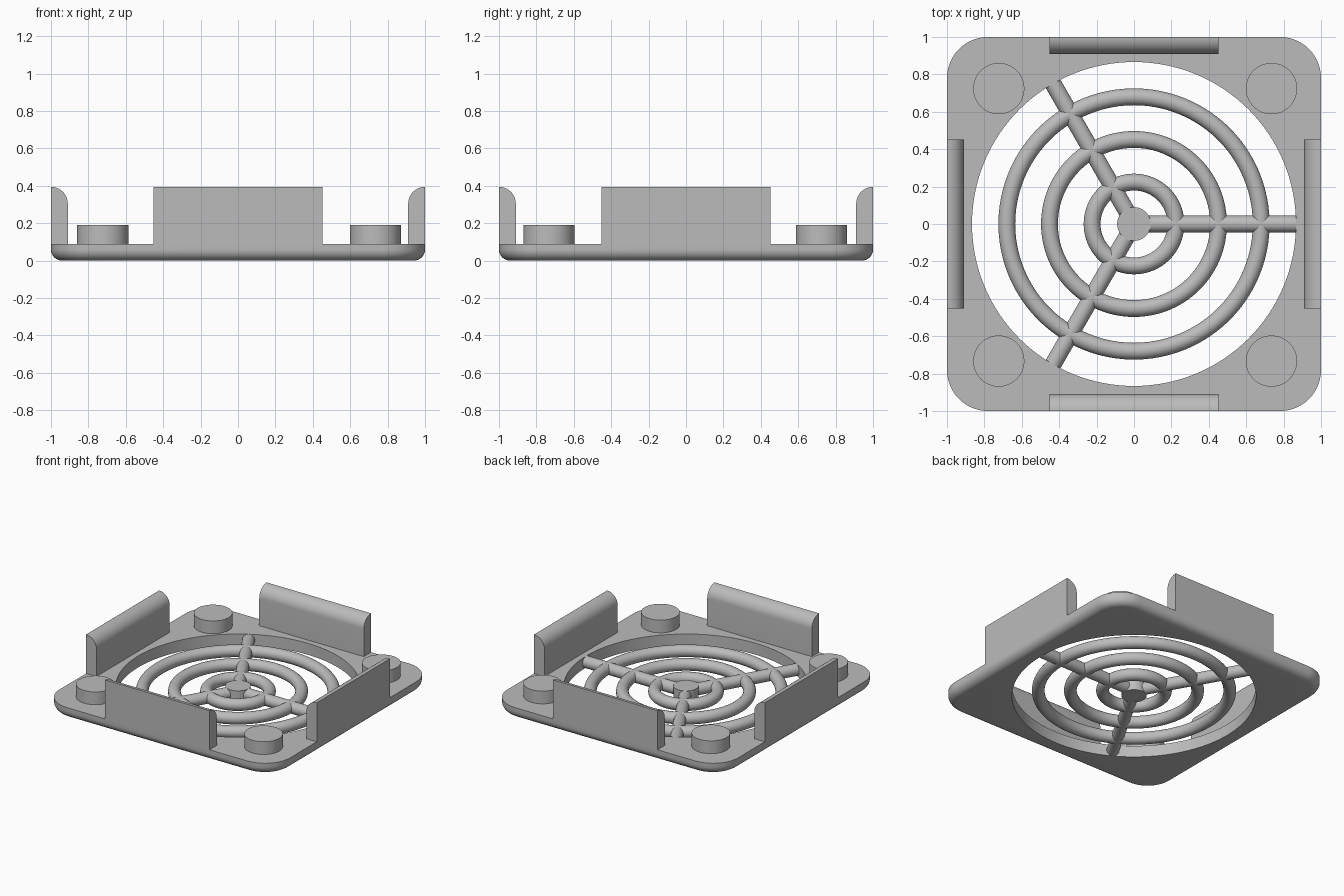
import bpy, bmesh, math
from mathutils import Matrix

cube = bpy.data.objects.get("Cube")
if cube:
    bpy.data.objects.remove(cube, do_unlink=True)

THICK = 0.09      # plate thickness
TUBE = 0.045      # radius of rings and spokes
HOLE = 0.866      # radius of the opening

grey = bpy.data.materials.new("plain grey")
grey.use_nodes = True
grey.diffuse_color = (0.5, 0.5, 0.5, 1)
grey.node_tree.nodes["Principled BSDF"].inputs["Base Color"].default_value = (0.5, 0.5, 0.5, 1)


def finish(obj, name):
    obj.name = name
    obj.data.materials.clear()
    obj.data.materials.append(grey)
    bpy.ops.object.select_all(action='DESELECT')
    obj.select_set(True)
    bpy.context.view_layer.objects.active = obj
    bpy.ops.object.shade_smooth_by_angle(angle=math.radians(35))
    return obj


def from_bmesh(bm, name):
    bmesh.ops.recalc_face_normals(bm, faces=bm.faces)
    mesh = bpy.data.meshes.new(name)
    bm.to_mesh(mesh)
    bm.free()
    obj = bpy.data.objects.new(name, mesh)
    bpy.context.collection.objects.link(obj)
    return obj


def cylinder(name, radius, z0, z1, x=0, y=0, sides=48):
    bpy.ops.mesh.primitive_cylinder_add(vertices=sides, radius=radius, depth=z1 - z0,
                                        location=(x, y, (z0 + z1) / 2))
    return finish(bpy.context.object, name)


# Plate: rounded corners, rounded lower edge, round opening
bm = bmesh.new()
bmesh.ops.create_cube(bm, size=1, matrix=Matrix.Translation((0, 0, THICK / 2))
                      @ Matrix.Diagonal((2, 2, THICK, 1)))
upright = [e for e in bm.edges if abs(e.verts[0].co.z - e.verts[1].co.z) > 0.01]
bmesh.ops.bevel(bm, geom=upright, offset=0.22, segments=14, profile=0.5, affect='EDGES')
lower = [e for e in bm.edges if all(v.co.z < 0.001 for v in e.verts)]
bmesh.ops.bevel(bm, geom=lower, offset=0.06, segments=7, profile=0.5, affect='EDGES')
plate = from_bmesh(bm, "plate")
cutter = cylinder("opening_cutter", HOLE, -0.2, 0.3, sides=128)
cutter.hide_render = True
cut = plate.modifiers.new("opening", 'BOOLEAN')
cut.operation = 'DIFFERENCE'
cut.solver = 'EXACT'
cut.object = cutter
bpy.context.view_layer.objects.active = plate
bpy.ops.object.modifier_apply(modifier=cut.name)
bpy.data.objects.remove(cutter, do_unlink=True)
finish(plate, "plate")

# Side walls: upright strips with a rounded inner top edge
R = 0.09
TOP = 0.395
arc = [(1 - R * math.cos(a), TOP - R + R * math.sin(a))
       for a in (math.pi / 2 * i / 10 for i in range(11))]
profile = [(1, THICK), (1 - R, THICK)] + arc
for i, side in enumerate(("left", "back", "right", "front")):
    bm = bmesh.new()
    face = bm.faces.new([bm.verts.new((x, -0.453, z)) for x, z in profile])
    ext = bmesh.ops.extrude_face_region(bm, geom=[face])
    moved = [g for g in ext["geom"] if isinstance(g, bmesh.types.BMVert)]
    bmesh.ops.translate(bm, verts=moved, vec=(0, 0.906, 0))
    bm.transform(Matrix.Rotation(i * math.pi / 2, 4, 'Z'))
    finish(from_bmesh(bm, "wall"), side + "_wall")

# Corner pins
for xs, x in (("right", -0.723), ("left", 0.735)):
    for ys, y in (("front", -0.733), ("back", 0.724)):
        cylinder(f"{ys}_{xs}_pin", 0.137, 0.05, 0.19, x, y)

# Grille rings
for name, radius in (("inner", 0.224), ("middle", 0.452), ("outer", 0.68)):
    bpy.ops.mesh.primitive_torus_add(major_radius=radius, minor_radius=TUBE, major_segments=96,
                                     minor_segments=24, location=(0, 0, TUBE))
    finish(bpy.context.object, name + "_ring")

# Hub and three spokes
cylinder("hub", 0.09, 0, THICK)
for i in range(3):
    a = i * math.tau / 3
    start, end = 0.03, HOLE + 0.002
    mid = (start + end) / 2
    bpy.ops.mesh.primitive_cylinder_add(vertices=32, radius=TUBE, depth=end - start,
                                        location=(mid * math.cos(a), mid * math.sin(a), TUBE),
                                        rotation=(0, math.pi / 2, a))
    finish(bpy.context.object, f"spoke_{i + 1}")
